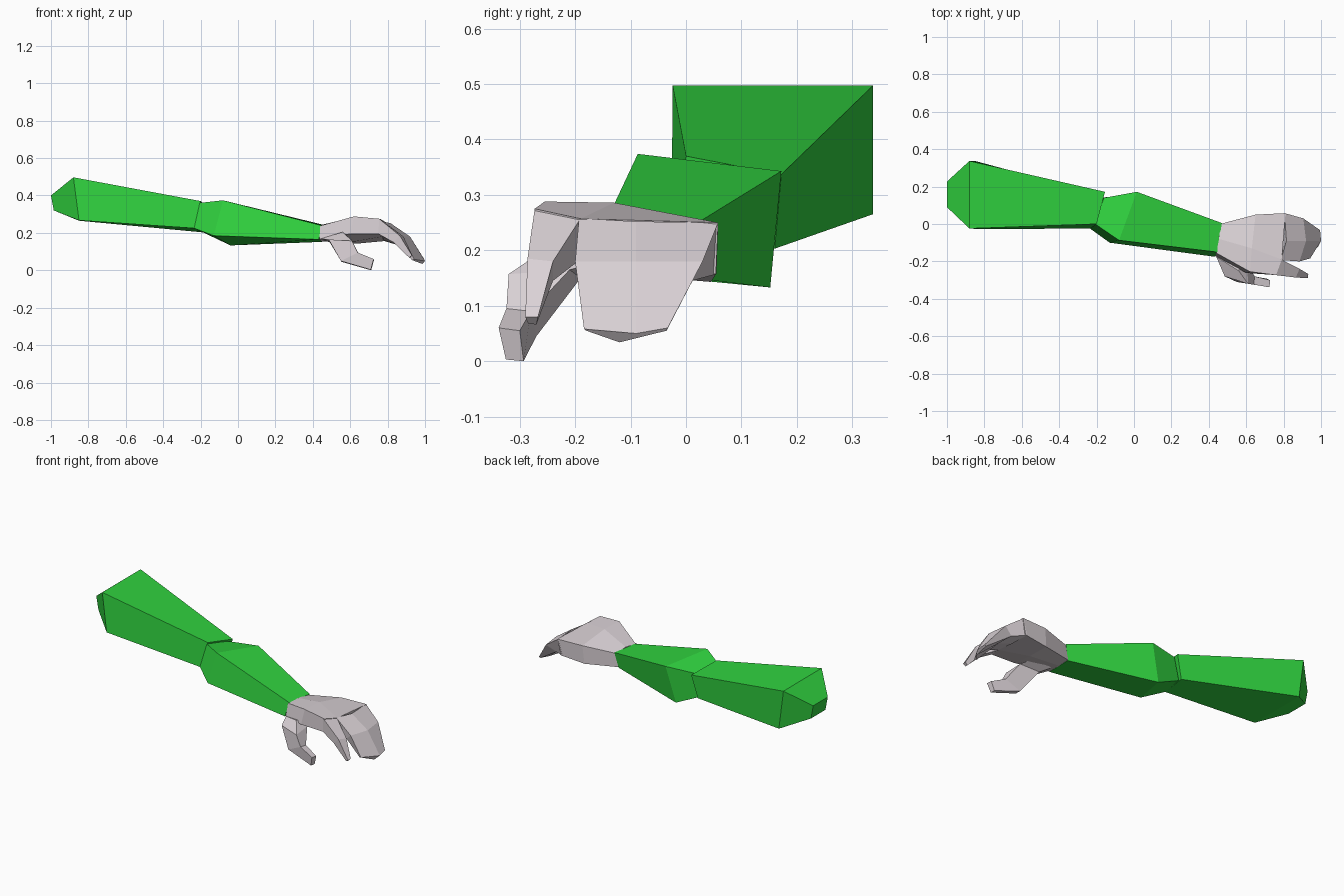
import bpy, bmesh

def material(name, rgb):
    m = bpy.data.materials.new(name)
    m.diffuse_color = (*rgb, 1)
    return m

green = material("green_sleeve", (0.03, 0.65, 0.05))
pale = material("pale_grey_hand", (0.70, 0.64, 0.67))

def loft(name, rings, mat):
    """Bridge matching cross-sections with flat faces and cap both ends."""
    bm = bmesh.new()
    loops = [[bm.verts.new(p) for p in ring] for ring in rings]
    n = len(loops[0])
    for a, b in zip(loops, loops[1:]):
        for i in range(n):
            j = (i + 1) % n
            bm.faces.new((a[i], a[j], b[j], b[i]))
    bm.faces.new(loops[0])
    bm.faces.new(loops[-1])
    bmesh.ops.recalc_face_normals(bm, faces=bm.faces)
    me = bpy.data.meshes.new(name)
    bm.to_mesh(me)
    bm.free()
    me.materials.append(mat)
    ob = bpy.data.objects.new(name, me)
    bpy.context.collection.objects.link(ob)
    return ob

# Four-sided rings run: front top, back top, back bottom, front bottom

# Upper arm with tapered shoulder end
loft("upper_arm", [
    [(-1, .09, .40), (-1, .227, .40), (-.985, .227, .32), (-.985, .09, .32)],
    [(-.88, -.024, .497), (-.88, .337, .497), (-.85, .337, .265), (-.85, -.026, .267)],
    [(-.20, 0, .37), (-.155, .172, .337), (-.19, .16, .203), (-.235, -.025, .225)],
], green)

# Forearm, swelling just past the elbow
loft("forearm", [
    [(-.21, .002, .36), (-.16, .14, .335), (-.19, .14, .204), (-.238, -.022, .226)],
    [(-.08, -.087, .374), (.015, .172, .343), (-.04, .152, .133), (-.13, -.10, .185)],
    [(.445, -.15, .24), (.47, .005, .24), (.45, -.005, .152), (.432, -.175, .165)],
], green)

# Palm: rings run front top, middle top, back top, back bottom, middle bottom, front bottom
loft("palm", [
    [(.44, -.155, .238), (.455, -.08, .245), (.46, .0, .235),
     (.45, -.003, .155), (.445, -.08, .155), (.435, -.172, .165)],
    [(.62, -.255, .288), (.63, -.13, .286), (.65, .05, .25),
     (.64, .045, .143), (.63, -.10, .155), (.60, -.262, .195)],
    [(.76, -.273, .275), (.79, -.19, .257), (.81, .058, .25),
     (.79, .054, .157), (.77, -.19, .18), (.75, -.27, .195)],
], pale)

# Three joined fingers, bent downwards: three points on top, three beneath
loft("joined_fingers", [
    [(.785, -.193, .258), (.815, -.09, .252), (.805, .058, .25),
     (.78, .055, .157), (.78, -.07, .16), (.77, -.19, .18)],
    [(.885, -.20, .18), (.92, -.09, .18), (.905, .03, .18),
     (.85, .01, .145), (.87, -.07, .13), (.85, -.19, .15)],
    [(.942, -.184, .058), (1, -.09, .05), (.995, -.033, .06),
     (.985, -.035, .055), (.985, -.12, .034), (.93, -.18, .055)],
], pale)

# Index finger
loft("index_finger", [
    [(.755, -.273, .275), (.785, -.19, .258), (.77, -.195, .18), (.75, -.27, .195)],
    [(.865, -.286, .185), (.885, -.24, .18), (.845, -.24, .145), (.83, -.28, .15)],
    [(.93, -.29, .08), (.932, -.267, .08), (.918, -.270, .066), (.915, -.285, .068)],
], pale)

# Thumb: rings run rear outer, forward outer, forward inner, rear inner
loft("thumb", [
    [(.44, -.175, .168), (.56, -.25, .205), (.57, -.15, .18), (.445, -.11, .165)],
    [(.485, -.28, .165), (.61, -.32, .157), (.605, -.21, .165), (.49, -.19, .15)],
    [(.55, -.31, .05), (.64, -.324, .095), (.645, -.28, .09), (.555, -.27, .045)],
    [(.71, -.325, .003), (.725, -.338, .06), (.727, -.30, .055), (.712, -.293, 0)],
], pale)
